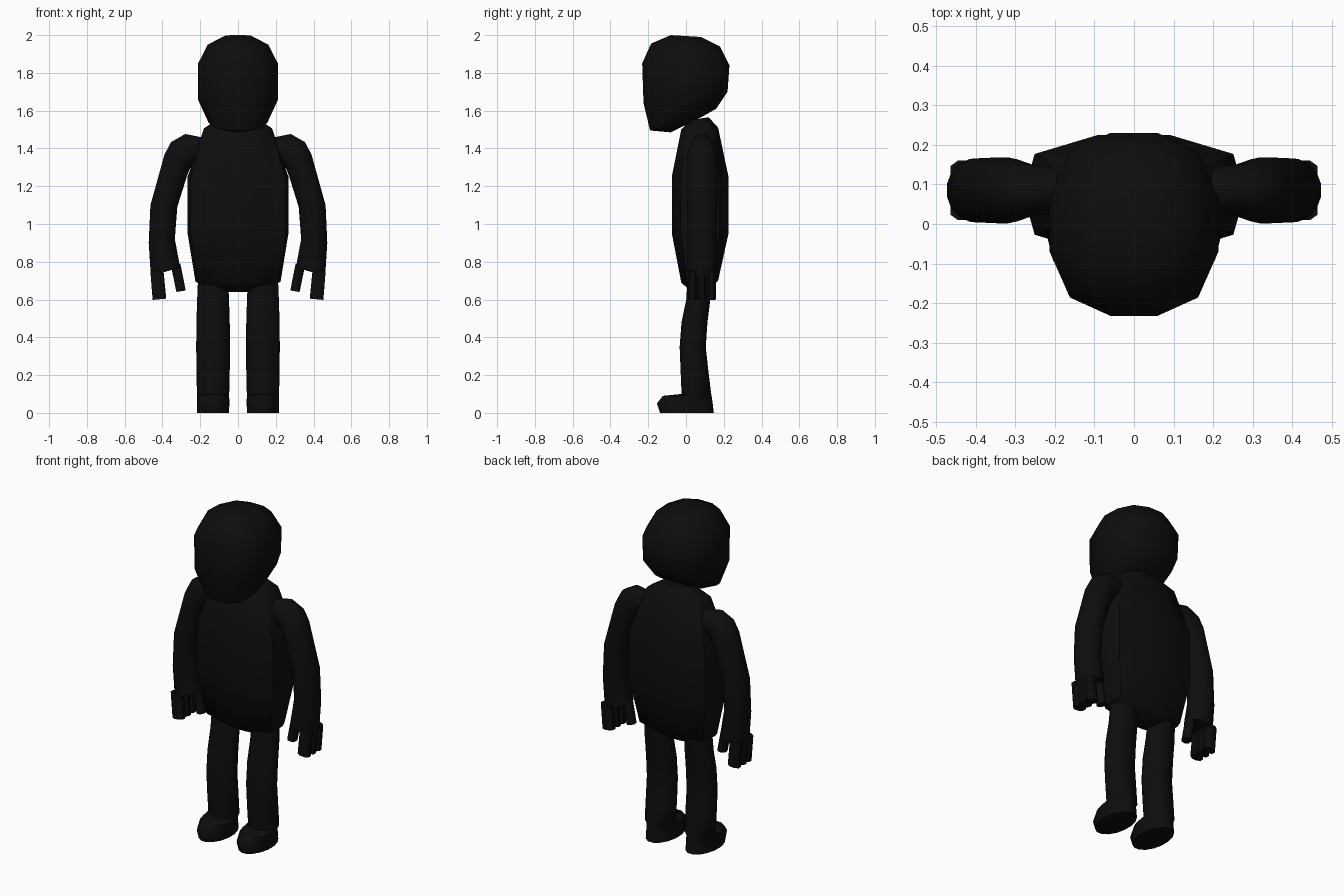
import bpy, bmesh, math
from mathutils import Vector

if "Cube" in bpy.data.objects:
    bpy.data.objects.remove(bpy.data.objects["Cube"])

black = bpy.data.materials.new("near black")
black.diffuse_color = (0.004, 0.004, 0.004, 1)
black.use_nodes = True
black.node_tree.nodes["Principled BSDF"].inputs["Base Color"].default_value = black.diffuse_color


def mirrored_section(quarter):
    """Full unit cross-section from the points of one quarter."""
    right = quarter + [(a, -b) for a, b in reversed(quarter)]
    return right + [(-a, b) for a, b in reversed(right)]


HEAD = mirrored_section([(0.28, 1), (0.76, 0.8), (1, 0.3)])
BODY = mirrored_section([(0.34, 1), (0.94, 0.68), (1, 0.3)])
ROUND = [(math.cos(2 * math.pi * (i + .5) / 16), math.sin(2 * math.pi * (i + .5) / 16)) for i in range(16)]
FINGER = mirrored_section([(0.45, 1), (1, 0.45)])


def loft(name, section, rings, mirror=False):
    """Skin between rings; each ring is (start, end, half-width vector)."""
    bm = bmesh.new()
    loops = []
    for a, b, half in rings:
        a, b, half = Vector(a), Vector(b), Vector(half)
        loops.append([bm.verts.new((a + b) / 2 + (b - a) / 2 * v + half * u) for u, v in section])
    n = len(section)
    for lo, hi in zip(loops, loops[1:]):
        for i in range(n):
            j = (i + 1) % n
            bm.faces.new((lo[i], lo[j], hi[j], hi[i]))
    bm.faces.new(loops[0])
    bm.faces.new(loops[-1])
    bmesh.ops.recalc_face_normals(bm, faces=bm.faces)
    me = bpy.data.meshes.new(name)
    bm.to_mesh(me)
    bm.free()
    me.materials.append(black)
    ob = bpy.data.objects.new(name, me)
    bpy.context.collection.objects.link(ob)
    bpy.ops.object.select_all(action='DESELECT')
    ob.select_set(True)
    bpy.context.view_layer.objects.active = ob
    bpy.ops.object.shade_smooth_by_angle(angle=math.radians(50))
    if mirror:
        ob.modifiers.new("mirror", 'MIRROR')
    return ob


def side_rings(rows, x=0):
    """Rows of front y, front z, back y, back z, half width."""
    return [((x, fy, fz), (x, by, bz), (w, 0, 0)) for fy, fz, by, bz, w in rows]


def front_rings(rows, y):
    """Rows of inner x, inner z, outer x, outer z, half depth."""
    return [((ix, y, iz), (ox, y, oz), (0, d, 0)) for ix, iz, ox, oz, d in rows]


# head, with its chin lower than the nape
loft("head", HEAD, side_rings([
    (-0.08, 2.0, 0.08, 1.99, 0.07), (-0.185, 1.955, 0.18, 1.94, 0.16),
    (-0.232, 1.85, 0.23, 1.84, 0.213), (-0.225, 1.64, 0.22, 1.70, 0.213),
    (-0.19, 1.495, 0.16, 1.61, 0.155), (-0.08, 1.485, 0.08, 1.565, 0.08)]))

# torso
loft("torso", BODY, side_rings([
    (0.02, 1.55, 0.12, 1.565, 0.10), (-0.025, 1.50, 0.17, 1.51, 0.18),
    (-0.075, 1.25, 0.225, 1.25, 0.267), (-0.075, 0.95, 0.225, 0.95, 0.267),
    (-0.025, 0.69, 0.17, 0.70, 0.225), (0.03, 0.64, 0.11, 0.64, 0.10)]))

# arms
loft("arm", ROUND, front_rings([
    (0.19, 1.32, 0.19, 1.46, 0.06), (0.24, 1.31, 0.28, 1.478, 0.066),
    (0.255, 1.29, 0.355, 1.435, 0.08), (0.27, 1.25, 0.39, 1.37, 0.085),
    (0.32, 1.09, 0.465, 1.10, 0.082), (0.333, 0.92, 0.474, 0.90, 0.08),
    (0.305, 0.77, 0.463, 0.725, 0.078)], 0.085), True)

# fingers and thumb
for i, y in enumerate((0.035, 0.085, 0.135)):
    loft(f"finger_{i + 1}", FINGER, front_rings([
        (0.395, 0.76, 0.464, 0.75, 0.025), (0.38, 0.605, 0.452, 0.598, 0.025)], y), True)
loft("thumb", FINGER, front_rings([
    (0.305, 0.79, 0.355, 0.78, 0.03), (0.277, 0.648, 0.326, 0.64, 0.028)], 0.085), True)

# legs with feet
loft("leg", ROUND, side_rings([
    (0.01, 0.74, 0.14, 0.74, 0.08), (0.0, 0.60, 0.13, 0.60, 0.086),
    (-0.025, 0.48, 0.115, 0.48, 0.09), (-0.035, 0.35, 0.106, 0.35, 0.091),
    (-0.03, 0.22, 0.12, 0.22, 0.09), (-0.025, 0.10, 0.135, 0.10, 0.087),
    (-0.125, 0.09, 0.138, 0.09, 0.087), (-0.157, 0.05, 0.144, 0.05, 0.088),
    (-0.14, 0.0, 0.15, 0.0, 0.086)], 0.132), True)
